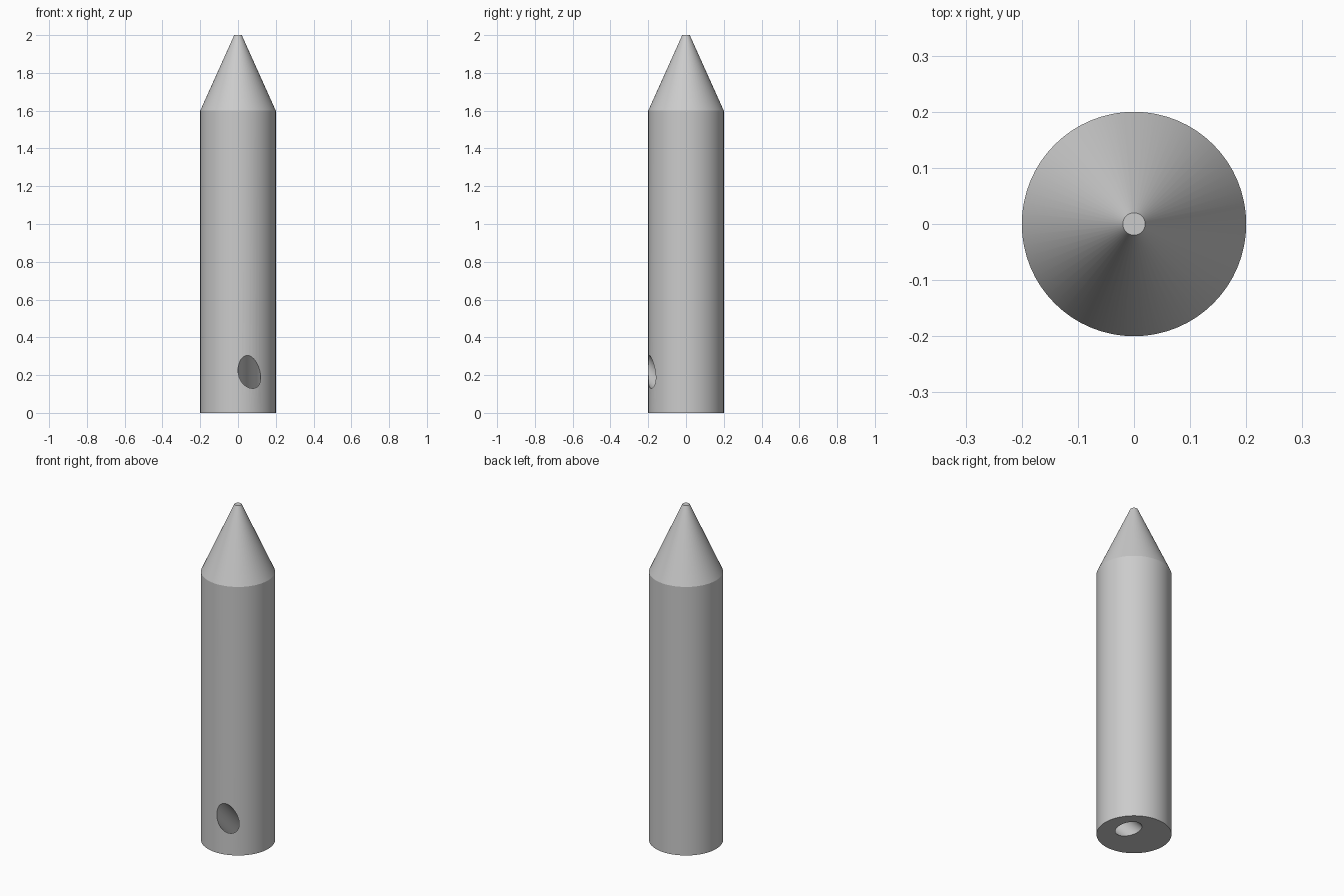
import bpy
import math
from mathutils import Vector

cube = bpy.data.objects.get("Cube")
if cube:
    bpy.data.objects.remove(cube, do_unlink=True)

SEGMENTS = 64
RADIUS, TIP_RADIUS = 0.2, 0.02
SHOULDER, HEIGHT = 1.6, 2.0

grey = bpy.data.materials.new("plain_grey")
grey.use_nodes = True
colour = (0.6, 0.6, 0.6, 1)
grey.diffuse_color = colour
grey.node_tree.nodes["Principled BSDF"].inputs["Base Color"].default_value = colour


def add_object(name, verts, faces):
    mesh = bpy.data.meshes.new(name)
    mesh.from_pydata(verts, [], faces)
    mesh.materials.append(grey)
    obj = bpy.data.objects.new(name, mesh)
    bpy.context.collection.objects.link(obj)
    return obj


def turned(name, profile, n):
    """Closed solid turned around z from (radius, height) points, bottom up."""
    verts = [(r * math.cos(math.tau * i / n), r * math.sin(math.tau * i / n), z)
             for r, z in profile for i in range(n)]
    faces = [(k * n + i, k * n + (i + 1) % n, (k + 1) * n + (i + 1) % n, (k + 1) * n + i)
             for k in range(len(profile) - 1) for i in range(n)]
    last = (len(profile) - 1) * n
    faces += [tuple(reversed(range(n))), tuple(range(last, last + n))]
    return add_object(name, verts, faces)


# Round peg with a blunt conical point
peg = turned("pointed_peg", [(RADIUS, 0), (RADIUS, SHOULDER), (TIP_RADIUS, HEIGHT)], SEGMENTS)

# Slanted bore from the underside out through the front
cutter = turned("bore_cutter", [(0.06, -0.3), (0.06, 0.7)], 48)
cutter.location = (0.06, 0.027, 0)
cutter.rotation_euler = Vector((0, -1, 1)).to_track_quat("Z", "Y").to_euler()
cutter.hide_render = True
cutter.hide_viewport = False

bore = peg.modifiers.new("slanted_bore", "BOOLEAN")
bore.operation = "DIFFERENCE"
bore.solver = "EXACT"
bore.object = cutter

# Apply the cut, drop the cutter, then smooth the round walls
bpy.context.view_layer.objects.active = peg
peg.select_set(True)
bpy.ops.object.modifier_apply(modifier=bore.name)
bpy.data.objects.remove(cutter, do_unlink=True)
bpy.ops.object.shade_smooth_by_angle(angle=math.radians(20))
